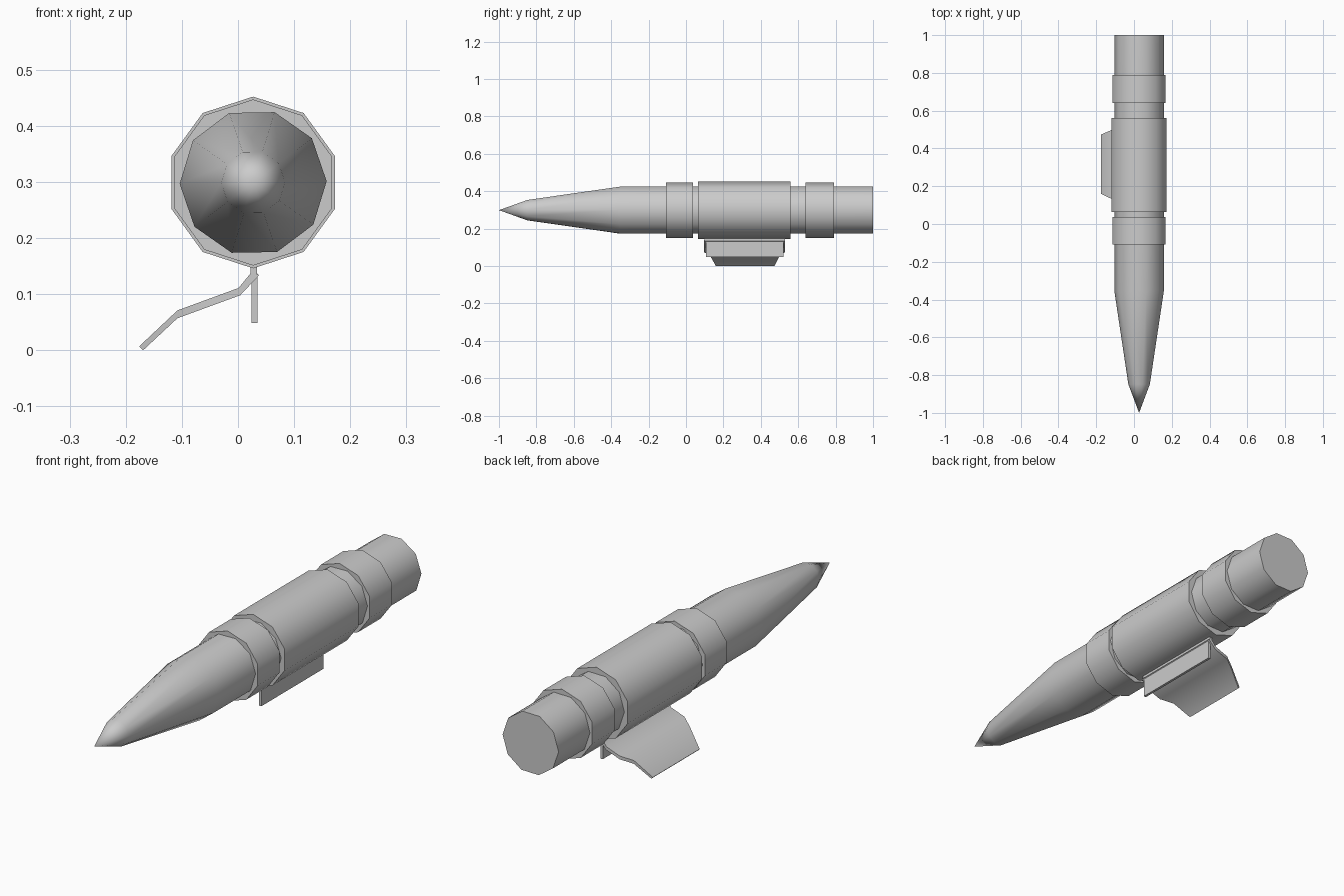
import bpy, bmesh, math

if "Cube" in bpy.data.objects:
    bpy.data.objects.remove(bpy.data.objects["Cube"])

CX, CZ = 0.027, 0.299   # axis of the round body
SIDES = 10


def finish(name, bm):
    bmesh.ops.recalc_face_normals(bm, faces=bm.faces)
    mesh = bpy.data.meshes.new(name)
    bm.to_mesh(mesh)
    bm.free()
    obj = bpy.data.objects.new(name, mesh)
    bpy.context.collection.objects.link(obj)
    bpy.ops.object.select_all(action='DESELECT')
    obj.select_set(True)
    bpy.context.view_layer.objects.active = obj
    bpy.ops.object.shade_smooth_by_angle(angle=math.radians(40))
    return obj


def loft(name, rings, tip=None):
    """Join equal-sized rings of points; close the start with a tip or a cap."""
    bm = bmesh.new()
    loops = [[bm.verts.new(p) for p in ring] for ring in rings]
    n = len(loops[0])
    for a, b in zip(loops, loops[1:]):
        for i in range(n):
            j = (i + 1) % n
            bm.faces.new((a[i], a[j], b[j], b[i]))
    if tip:
        t = bm.verts.new(tip)
        for i in range(n):
            bm.faces.new((t, loops[0][i], loops[0][(i + 1) % n]))
    else:
        bm.faces.new(loops[0])
    bm.faces.new(loops[-1])
    return finish(name, bm)


def circle(y, r, start):
    return [(CX + r * math.cos(start + math.tau * i / SIDES), y,
             CZ + r * math.sin(start + math.tau * i / SIDES)) for i in range(SIDES)]


def box(name, x, y, z):
    rings = [[(x[0], v, z[0]), (x[1], v, z[0]), (x[1], v, z[1]), (x[0], v, z[1])] for v in y]
    return loft(name, rings)


# main tube with tapered nose
turn = math.radians(1)
loft("body_tube", [circle(-0.848, 0.057, turn), circle(-0.355, 0.131, turn),
                   circle(1.0, 0.131, turn)], tip=(CX, -1.0, CZ))

# raised sleeves, with a corner pointing up
for name, y0, y1, r in (("front_band", -0.108, 0.037, 0.148),
                        ("grip_sleeve", 0.063, 0.56, 0.153),
                        ("rear_band", 0.64, 0.79, 0.148)):
    loft(name, [circle(y0, r, math.pi / 2), circle(y1, r, math.pi / 2)])

# hinge strip and hanging plate under the sleeve
box("hinge_strip", (0.0225, 0.034), (0.098, 0.53), (0.133, 0.152))
box("hanging_plate", (0.024, 0.035), (0.106, 0.522), (0.049, 0.137))

# bent side flap: upper (x, z), lower (x, z), y start, y end per section
sections = [((0.024, 0.139), (0.038, 0.134), 0.096, 0.53),
            ((0.001, 0.111), (0.004, 0.098), 0.096, 0.53),
            ((-0.060, 0.0886), (-0.060, 0.0746), 0.096, 0.53),
            ((-0.108, 0.071), (-0.108, 0.057), 0.128, 0.502),
            ((-0.176, 0.007), (-0.169, 0.0), 0.16, 0.473)]
loft("bent_flap", [[(u[0], y0, u[1]), (u[0], y1, u[1]), (l[0], y1, l[1]), (l[0], y0, l[1])]
                   for u, l, y0, y1 in sections])
